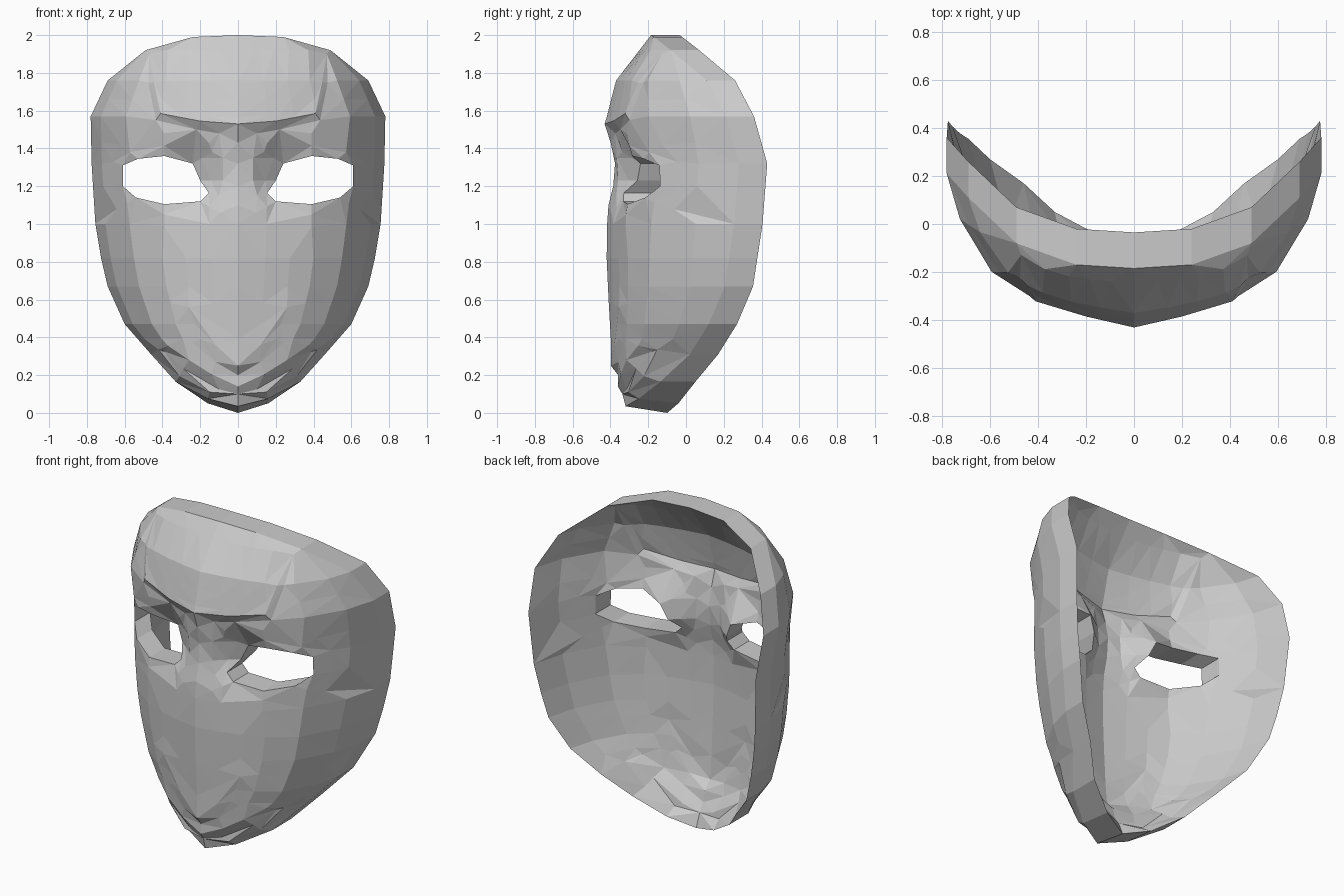
import bpy, bmesh, math
from mathutils import Vector
from mathutils.geometry import delaunay_2d_cdt

if "Cube" in bpy.data.objects:
    bpy.data.objects.remove(bpy.data.objects["Cube"])


def lerp(table, v):
    """Piecewise linear lookup in a list of (key, value), keys ascending."""
    if v <= table[0][0]:
        return table[0][1]
    for (a, p), (b, q) in zip(table, table[1:]):
        if v <= b:
            return p + (q - p) * (v - a) / (b - a)
    return table[-1][1]


def inside(p, poly):
    hit = False
    for (ax, az), (bx, bz) in zip(poly, poly[1:] + poly[:1]):
        if (az > p[1]) != (bz > p[1]) and p[0] < ax + (bx - ax) * (p[1] - az) / (bz - az):
            hit = not hit
    return hit


# Half outline (x, z), bottom to top
OUTLINE = [(0, .035), (.16, .075), (.33, .165), (.46, .31), (.6, .47), (.69, .67), (.725, .82),
           (.755, 1.0), (.775, 1.32), (.78, 1.57), (.69, 1.76), (.49, 1.92), (.24, 1.99), (0, 2)]
# Depth of the back rim and of the centre line, as (z, y)
RIM = [(.035, -.09), (.075, -.04), (.165, .05), (.31, .17), (.47, .27), (.67, .355), (1.0, .405),
       (1.32, .43), (1.57, .36), (1.76, .26), (1.92, .07), (1.99, -.02), (2, -.04)]
CENTRE = [(.035, -.32), (.11, -.33), (.14, -.355), (.2, -.365), (.25, -.39), (.6, -.41),
          (.82, -.42), (1.0, -.42), (1.2, -.435), (1.35, -.43), (1.49, -.41), (1.53, -.43),
          (1.76, -.37), (2, -.185)]
# Cross-section from centre line (0) to rim (1)
SECTION = [(0, 0), (.2, .045), (.38, .1), (.51, .14), (.76, .35), (.93, .7), (1, 1)]
EYE = [(.155, 1.165), (.2, 1.23), (.24, 1.32), (.39, 1.36), (.53, 1.345), (.61, 1.31),
       (.61, 1.2), (.54, 1.14), (.39, 1.105), (.2, 1.12)]
WIDTH = [(z, x) for x, z in OUTLINE]


def thickness(z):
    return .15 + .08 * max(0, 1 - z / .3)


def depth(x, z):
    w = lerp(WIDTH, z)
    t = min(1, x / w) if w > .001 else 0
    c, r = lerp(CENTRE, z), lerp(RIM, z) - thickness(z)
    # Eye socket, with a flat nose bridge between the two
    socket = .15 * math.exp(-((max(x, .08) - .24) / .17) ** 2 - ((z - 1.27) / .15) ** 2)
    return c + (r - c) * lerp(SECTION, t) + socket


pts, offs, cons = [], [], []


def add(p, dy=0):
    pts.append(Vector(p))
    offs.append(dy)
    return len(pts) - 1


def line(points, dy=0, closed=False):
    ids = [add(p, dy) for p in points]
    cons.extend(zip(ids, ids[1:]))
    if closed:
        cons.append((ids[-1], ids[0]))


line(OUTLINE)
line(EYE, 0, True)

# Rings around the eye
for grow in (.055, .12):
    for x, z in EYE:
        d = Vector((x - .39, z - 1.23)).normalized() * grow
        if .07 < x + d.x < .68:
            add((x + d.x, z + d.y))
for z in (1.23, 1.35):
    add((.08, z))

# Forehead panel edge and the step outside it
line([(0, 1.53), (.2, 1.545), (.41, 1.585), (.445, 1.75), (.47, 1.9)], -.004)
line([(.1, 1.48), (.22, 1.5), (.435, 1.55), (.475, 1.75)], .008)
# Chin folds: ridges and grooves running up from the centre
line([(0, .25), (.12, .36), (.26, .56)], -.008)
line([(0, .2), (.12, .27), (.24, .37)], .006)
line([(0, .14), (.14, .205), (.26, .28), (.37, .355)], -.006)
line([(.1, .125), (.29, .235), (.39, .325)], .012)
line([(0, .1), (.15, .11), (.31, .195), (.42, .335)], -.008)

# Face grid, skipping the eye area and points too close to the features
fixed = list(pts)
for z in (.39, .47, .58, .67, .82, 1.0, 1.2, 1.32, 1.43, 1.57, 1.66, 1.76, 1.92):
    w = lerp(WIDTH, z)
    for t in (0, .2, .38, .55, .76, .93):
        x = t * w
        if t < .9 and ((x - .39) / .35) ** 2 + ((z - 1.23) / .25) ** 2 < 1:
            continue
        p = Vector((x, z))
        if min((p - q).length for q in fixed) > .035:
            add(p)
add((0, 1.1))

# Front skin: half triangulated, then mirrored
v2, _, tris, orig, _, _ = delaunay_2d_cdt(pts, cons, [], 0, 1e-5)
bm = bmesh.new()
for s in (1, -1):
    vs = []
    for p, o in zip(v2, orig):
        dy = offs[o[0]] if o else 0
        vs.append(bm.verts.new((s * p.x, depth(p.x, p.y) + dy, p.y)))
    for f in tris:
        c = sum((v2[i] for i in f), Vector((0, 0))) / len(f)
        if inside(c, OUTLINE) and not inside(c, EYE):
            bm.faces.new([vs[i] for i in f])
bmesh.ops.delete(bm, geom=[v for v in bm.verts if not v.link_faces], context='VERTS')
bmesh.ops.remove_doubles(bm, verts=bm.verts[:], dist=.0005)

# Thickness: copy the skin straight back, walling the rim and the eye holes
res = bmesh.ops.extrude_face_region(bm, geom=bm.faces[:], use_keep_orig=True)
for g in res['geom']:
    if isinstance(g, bmesh.types.BMVert):
        z = g.co.z
        g.co.y += thickness(z)
        g.co.z -= .035 * max(0, min(1, (.165 - z) / .13))
bmesh.ops.recalc_face_normals(bm, faces=bm.faces[:])

me = bpy.data.meshes.new("mask")
bm.to_mesh(me)
bm.free()
bpy.context.collection.objects.link(bpy.data.objects.new("mask", me))
